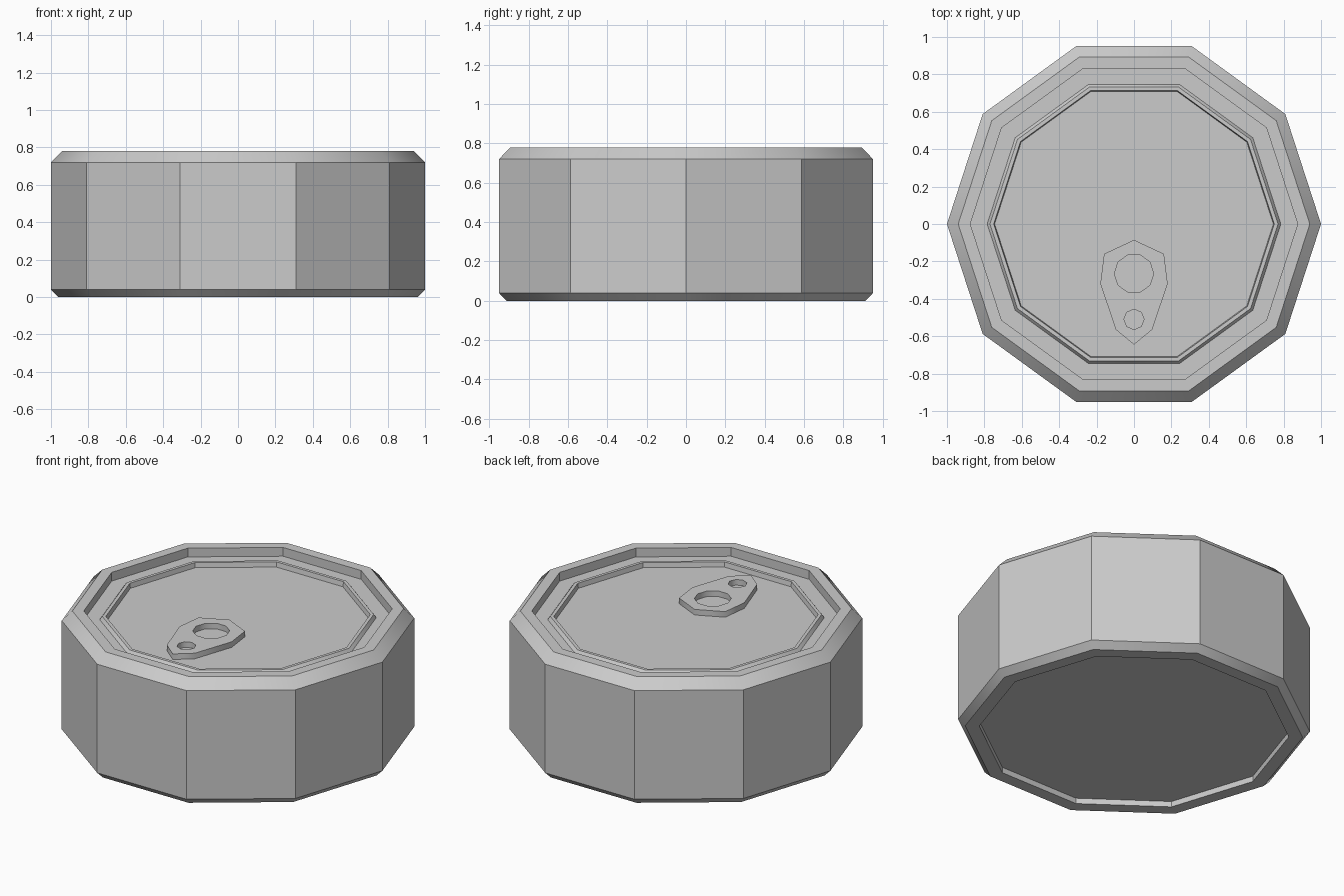
import bpy, bmesh
from math import cos, sin, pi, radians

if "Cube" in bpy.data.objects:
    bpy.data.objects.remove(bpy.data.objects["Cube"])

SIDES = 10


def ring_points(r, n, cx=0, cy=0, turn=0):
    return [(cx + r * cos(turn + 2 * pi * i / n), cy + r * sin(turn + 2 * pi * i / n)) for i in range(n)]


def lathe(name, profile):
    """Ten-sided turned solid; the profile runs from bottom centre to top centre."""
    bm = bmesh.new()
    rings = [[bm.verts.new((x, y, z)) for x, y in ring_points(r, SIDES)] for r, z in profile]
    for a, b in zip(rings, rings[1:]):
        for i in range(SIDES):
            j = (i + 1) % SIDES
            bm.faces.new((a[i], a[j], b[j], b[i]))
    bm.faces.new(rings[0][::-1])
    bm.faces.new(rings[-1])
    bmesh.ops.recalc_face_normals(bm, faces=bm.faces)
    mesh = bpy.data.meshes.new(name)
    bm.to_mesh(mesh)
    bm.free()
    ob = bpy.data.objects.new(name, mesh)
    bpy.context.collection.objects.link(ob)
    return ob


def plate(name, loops, z0, z1):
    """Flat plate from an outline followed by hole outlines."""
    cu = bpy.data.curves.new(name, 'CURVE')
    cu.dimensions = '2D'
    cu.fill_mode = 'BOTH'
    cu.extrude = (z1 - z0) / 2
    for pts in loops:
        sp = cu.splines.new('POLY')
        sp.points.add(len(pts) - 1)
        for p, (x, y) in zip(sp.points, pts):
            p.co = (x, y, 0, 1)
        sp.use_cyclic_u = True
    ob = bpy.data.objects.new(name, cu)
    bpy.context.collection.objects.link(ob)
    ob.location.z = (z0 + z1) / 2
    bpy.ops.object.select_all(action='DESELECT')
    ob.select_set(True)
    bpy.context.view_layer.objects.active = ob
    bpy.ops.object.convert(target='MESH')
    return bpy.context.object


# Can: recessed base, chamfered wall, rim, sunken lid with a raised bead
can = lathe("can", [
    (0.88, 0.035), (0.88, 0.0), (0.96, 0.0), (1.0, 0.04),
    (1.0, 0.72), (0.94, 0.78), (0.875, 0.78), (0.875, 0.725),
    (0.785, 0.725), (0.77, 0.745), (0.75, 0.745), (0.745, 0.715)])
bpy.ops.object.select_all(action='DESELECT')
can.select_set(True)
bpy.context.view_layer.objects.active = can
bpy.ops.object.shade_smooth_by_angle(angle=radians(30))

# Pull tab: mirrored outline with a finger hole and a rivet hole
half = [(0.16, -0.16), (0.18, -0.32), (0.097, -0.565)]
outline = [(0, -0.085)] + half + [(0, -0.645)] + [(-x, y) for x, y in reversed(half)]
plate("pull_tab", [outline,
                   ring_points(0.105, 10, 0, -0.265),
                   ring_points(0.054, 8, 0, -0.51, pi / 2)], 0.713, 0.75)
